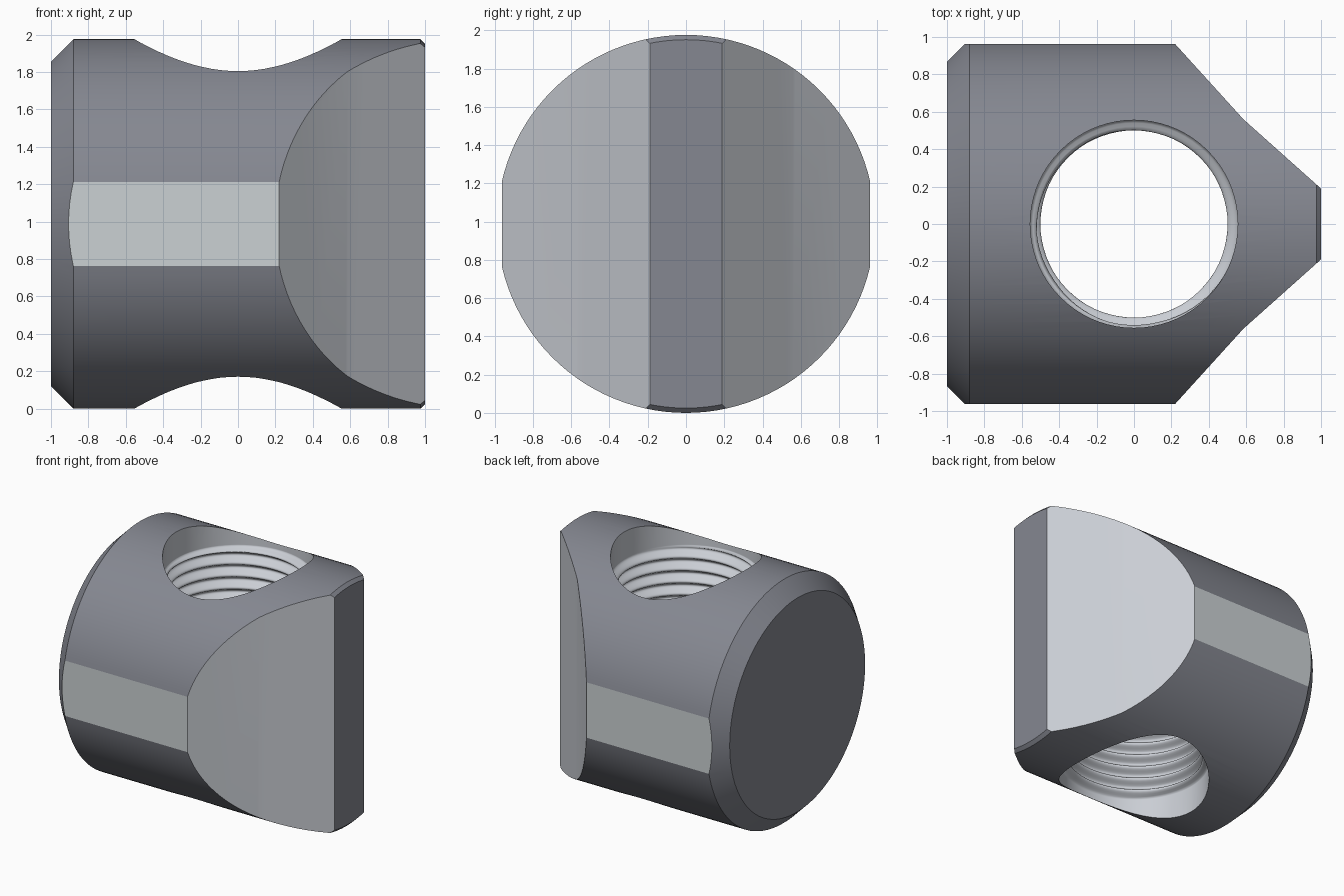
import bpy, bmesh
from math import sin, cos, tau, hypot, radians

if "Cube" in bpy.data.objects:
    bpy.data.objects.remove(bpy.data.objects["Cube"])

R = 0.988            # barrel radius, also height of its axis
MINOR, MAJOR, PITCH = 0.5, 0.555, 0.1


def make_object(name, bm):
    bmesh.ops.recalc_face_normals(bm, faces=bm.faces)
    mesh = bpy.data.meshes.new(name)
    bm.to_mesh(mesh)
    bm.free()
    ob = bpy.data.objects.new(name, mesh)
    bpy.context.collection.objects.link(ob)
    return ob


def skin(name, rings):
    """Closed tube through a list of equally long vertex rings."""
    bm = bmesh.new()
    loops = [[bm.verts.new(p) for p in ring] for ring in rings]
    n = len(loops[0])
    for a, b in zip(loops, loops[1:]):
        for j in range(n):
            k = (j + 1) % n
            bm.faces.new((a[j], a[k], b[k], b[j]))
    bm.faces.new(loops[0])
    bm.faces.new(loops[-1])
    return make_object(name, bm)


def boolean(target, cutter, operation):
    mod = target.modifiers.new(operation, 'BOOLEAN')
    mod.object = cutter
    mod.operation = operation
    mod.solver = 'EXACT'
    cutter.hide_render = True
    bpy.context.view_layer.objects.active = target
    bpy.ops.object.modifier_apply(modifier=mod.name)
    bpy.data.objects.remove(cutter)


# Chamfered round barrel lying along x
profile = [(-1, R - 0.12), (-0.88, R), (0.975, R), (1, R - 0.025)]
SEG = 112
nut = skin("barrel_nut", [[(x, r * sin(tau * j / SEG), R + r * cos(tau * j / SEG))
                           for j in range(SEG)] for x, r in profile])

# Plan outline: side flats and the tapered nose
half = [(-1.1, 0.962), (0.22, 0.962), (0.585, 0.56), (1.1, 0.10)]
outline = half + [(x, -y) for x, y in reversed(half)]
plan = skin("plan_outline", [[(x, y, z) for x, y in outline] for z in (-0.2, 2.2)])
boolean(nut, plan, 'INTERSECT')


# Threaded vertical bore with a ledge below each plain mouth
def bore_radius(z, angle):
    wave = 0.5 - 0.5 * cos(tau * z / PITCH - angle)
    thread = MINOR + (MAJOR - MINOR) * wave
    mouth = MINOR + 2.2 * max(0, abs(z - R) - 0.74)
    return min(MAJOR, max(thread, mouth))


BORE_SEG, STEP = 72, PITCH / 12
levels = [-0.2] + [R + i * STEP for i in range(-96, 97)] + [2.2]
bore = skin("threaded_bore", [[(bore_radius(z, a) * cos(a), bore_radius(z, a) * sin(a), z)
                               for a in (tau * j / BORE_SEG for j in range(BORE_SEG))]
                              for z in levels])
boolean(nut, bore, 'DIFFERENCE')

# Smooth the curved faces, keeping flats and chamfers crisp
bpy.ops.object.select_all(action='DESELECT')
nut.select_set(True)
bpy.context.view_layer.objects.active = nut
bpy.ops.object.shade_smooth_by_angle(angle=radians(11))
verts = nut.data.vertices
for e in nut.data.edges:
    mid = (verts[e.vertices[0]].co + verts[e.vertices[1]].co) / 2
    if hypot(mid.x, mid.y) < 0.57 and abs(mid.z - R) < 0.79:
        e.use_edge_sharp = False

# Dark turned steel outside, brighter metal on the machined cuts
nut.data.materials.clear()
for name, colour in (("dark_steel", (0.235, 0.245, 0.283, 1)),
                     ("bright_steel", (0.59, 0.615, 0.66, 1)),
                     ("flat_steel", (0.60, 0.64, 0.655, 1))):
    mat = bpy.data.materials.new(name)
    mat.diffuse_color = colour
    mat.use_nodes = True
    mat.node_tree.nodes["Principled BSDF"].inputs["Base Color"].default_value = mat.diffuse_color
    nut.data.materials.append(mat)
for p in nut.data.polygons:
    c, n = p.center, p.normal
    in_bore = hypot(c.x, c.y) < 0.557 and all(
        hypot(verts[v].co.x, verts[v].co.y) < 0.558 for v in p.vertices)
    taper = abs(n.z) < 0.01 and n.x > 0.4 and abs(n.y) > 0.4
    flat = abs(n.y) > 0.999 and abs(c.y) > 0.95 and abs(abs(c.y) - 0.962) < 0.0005
    p.material_index = 1 if in_bore or taper else 2 if flat else 0
